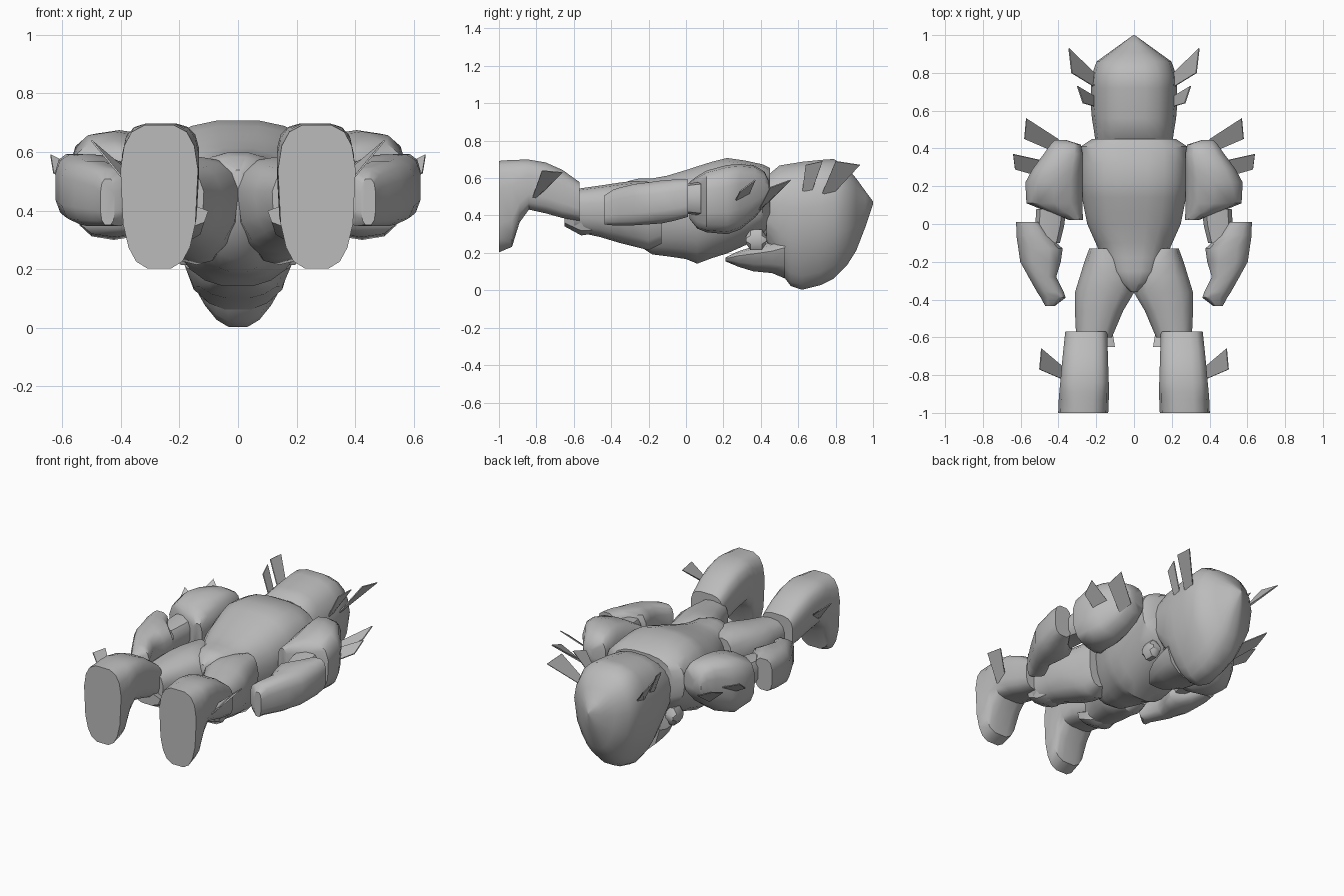
import bpy, bmesh, math
from mathutils import Vector

grey = bpy.data.materials.new("plain grey")
grey.diffuse_color = (0.5, 0.5, 0.5, 1)


def finish(name, bm, mirror, angle=40):
    bmesh.ops.remove_doubles(bm, verts=bm.verts, dist=0.0005)
    bmesh.ops.recalc_face_normals(bm, faces=bm.faces)
    me = bpy.data.meshes.new(name)
    bm.to_mesh(me)
    bm.free()
    ob = bpy.data.objects.new(name, me)
    bpy.context.collection.objects.link(ob)
    me.materials.append(grey)
    if mirror:
        ob.modifiers.new("mirror", 'MIRROR').use_mirror_merge = False
    bpy.ops.object.select_all(action='DESELECT')
    ob.select_set(True)
    bpy.context.view_layer.objects.active = ob
    bpy.ops.object.shade_smooth_by_angle(angle=math.radians(angle))
    return ob


def loft(name, sections, mirror=False, n=16, p=2.6, angle=40, caps=True):
    """Section: y, x min, x max, z min, z max, taper of the width in the lower half."""
    bm = bmesh.new()
    rings = []
    for y, x0, x1, z0, z1, taper in sections:
        ring = []
        for i in range(n):
            a = 2 * math.pi * (i + 0.5) / n
            c, s = math.cos(a), math.sin(a)
            u = math.copysign(abs(c) ** (2 / p), c)
            v = math.copysign(abs(s) ** (2 / p), s)
            x = (x0 + x1) / 2 + (x1 - x0) / 2 * u * (1 - taper * max(0, -v))
            ring.append(bm.verts.new((x, y, (z0 + z1) / 2 + (z1 - z0) / 2 * v)))
        rings.append(ring)
    for a, b in zip(rings, rings[1:]):
        for i in range(n):
            bm.faces.new((a[i], a[(i + 1) % n], b[(i + 1) % n], b[i]))
    if caps:
        bm.faces.new(rings[0])
        bm.faces.new(rings[-1])
    return finish(name, bm, mirror, angle)


def plate(name, points):
    """Thin four-sided fin."""
    bm = bmesh.new()
    v = [Vector(q) for q in points]
    nrm = (v[1] - v[0]).cross(v[2] - v[0]).normalized() * 0.003
    lo = [bm.verts.new(q - nrm) for q in v]
    hi = [bm.verts.new(q + nrm) for q in v]
    bm.faces.new(lo)
    bm.faces.new(hi)
    for i in range(4):
        j = (i + 1) % 4
        bm.faces.new((lo[i], lo[j], hi[j], hi[i]))
    return finish(name, bm, True)


# helmet, with its peak at the far end
loft("helmet", [
    (0.43, -.205, .205, .26, .61, .2), (0.50, -.215, .215, .10, .67, .35),
    (0.56, -.225, .225, .02, .68, .45), (0.62, -.23, .23, .00, .69, .48),
    (0.72, -.23, .23, .025, .70, .48), (0.79, -.225, .225, .06, .705, .45),
    (0.86, -.20, .20, .13, .66, .4), (0.91, -.13, .13, .21, .60, .4),
    (0.96, -.06, .06, .34, .53, .2), (1.0, -.004, .004, .46, .475, 0)], n=20, p=2.8)
# jaw guard
loft("jaw_guard", [
    (0.21, -.06, .06, .155, .175, 0), (0.28, -.12, .12, .125, .21, .4),
    (0.36, -.16, .16, .10, .235, .4), (0.46, -.185, .185, .09, .26, .4),
    (0.53, -.185, .185, .06, .30, .4)], n=12, p=3)
loft("neck", [(0.40, -.14, .14, .26, .56, 0), (0.46, -.14, .14, .26, .56, 0)],
     n=12, caps=False)
loft("collar_stud", [(0.32, .15, .21, .25, .29, 0), (0.345, .14, .22, .21, .33, 0),
                     (0.405, .14, .22, .21, .33, 0), (0.43, .15, .21, .25, .29, 0)],
     True, n=8, p=2)

# torso, from the crotch to the shoulders
loft("torso", [
    (-0.36, -.02, .02, .40, .54, 0), (-0.31, -.10, .10, .30, .585, .3),
    (-0.25, -.145, .145, .235, .60, .3),
    (-0.18, -.17, .17, .19, .60, .3), (-0.10, -.205, .205, .18, .615, .25),
    (0.0, -.25, .25, .165, .645, .25), (0.06, -.262, .262, .14, .665, .25),
    (0.14, -.278, .278, .17, .69, .25), (0.22, -.287, .287, .195, .71, .25),
    (0.32, -.287, .287, .24, .695, .25), (0.41, -.285, .285, .29, .675, .2),
    (0.45, -.225, .225, .34, .655, .1)], n=20, p=2.7)
# hips and thighs, meeting at the crotch
loft("thigh", [
    (-0.13, .09, .238, .25, .57, .1), (-0.20, .02, .265, .215, .58, .2),
    (-0.28, -.01, .29, .235, .585, .25), (-0.36, -.005, .315, .255, .575, .25),
    (-0.46, .055, .315, .285, .56, .2), (-0.60, .115, .308, .315, .54, .1)],
    True, n=14, p=2.7)
loft("knee_guard", [
    (-0.50, .14, .28, .30, .38, .3), (-0.56, .11, .30, .29, .40, .3),
    (-0.65, .095, .30, .34, .42, .3)], True, n=8)
# calf running into the foot, whose sole is the flat end
loft("boot", [
    (-0.57, .14, .365, .37, .58, 0), (-0.66, .138, .375, .385, .645, 0),
    (-0.75, .135, .384, .41, .685, 0), (-0.84, .132, .392, .43, .70, 0),
    (-0.89, .132, .397, .36, .70, .05), (-0.93, .132, .40, .23, .70, .15),
    (-1.0, .135, .403, .20, .695, .18)], True, n=16, p=3.3)

# arms
loft("shoulder_guard", [
    (0.02, .27, .34, .38, .58, 0), (0.06, .27, .45, .33, .61, 0),
    (0.11, .27, .572, .31, .64, .1), (0.22, .27, .578, .30, .67, .15),
    (0.29, .27, .54, .325, .675, .15), (0.37, .27, .48, .39, .665, .1),
    (0.42, .28, .445, .45, .635, 0), (0.445, .36, .42, .50, .58, 0)], True, n=14, p=3)
loft("upper_arm", [(0.08, .36, .52, .40, .58, 0), (0.0, .365, .525, .41, .57, 0),
                   (-0.10, .39, .53, .40, .56, 0)], True, n=10, p=3, caps=False)
loft("forearm", [
    (0.01, .50, .625, .39, .595, 0), (-0.06, .45, .625, .37, .595, 0),
    (-0.13, .375, .615, .355, .59, 0), (-0.20, .385, .605, .35, .58, 0),
    (-0.28, .41, .56, .345, .57, 0), (-0.36, .37, .515, .345, .55, 0),
    (-0.39, .36, .495, .345, .54, 0), (-0.435, .42, .47, .35, .51, 0)], True, n=12, p=3)

# thin fins, two tip corners then two base corners
FINS = {
    "helmet_fin_long": [(.345, .93, .67), (.33, .80, .69), (.20, .72, .50), (.20, .79, .52)],
    "helmet_fin_short": [(.30, .73, .69), (.27, .64, .67), (.20, .62, .51), (.20, .67, .52)],
    "shoulder_fin_long": [(.57, .56, .59), (.58, .45, .55), (.44, .39, .43), (.40, .45, .48)],
    "shoulder_fin_short": [(.64, .37, .59), (.63, .29, .53), (.49, .25, .45), (.46, .33, .50)],
    "calf_fin": [(.49, -.66, .63), (.50, -.77, .64), (.36, -.83, .47), (.36, -.77, .52)],
}
for fin_name, corners in FINS.items():
    plate(fin_name, corners)
